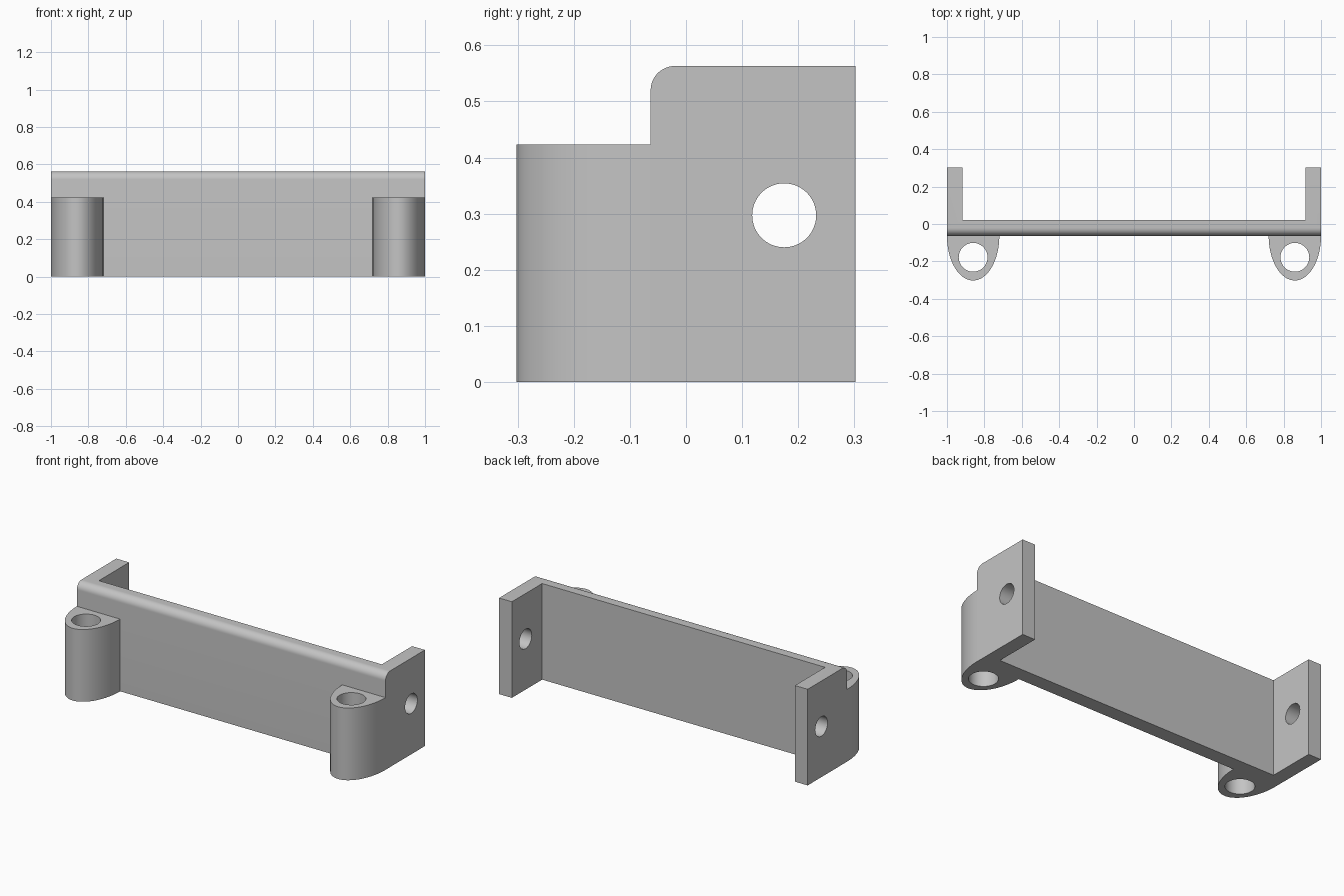
import bpy
import bmesh
from math import sin, cos, pi, radians
from mathutils import Vector

WIDTH = 1.0          # half width
FRONT, WALL, BACK = -0.063, 0.022, 0.302
HEIGHT, LUG_HEIGHT = 0.563, 0.423
ARM_INSIDE = 0.917
LUG_X, LUG_RX, LUG_RY = 0.86, 0.14, 0.239

cube = bpy.data.objects.get("Cube")
if cube:
    bpy.data.objects.remove(cube, do_unlink=True)

grey = bpy.data.materials.new("light grey")
grey.use_nodes = True
grey.diffuse_color = (0.55, 0.55, 0.55, 1)
grey.node_tree.nodes["Principled BSDF"].inputs["Base Color"].default_value = grey.diffuse_color


def arc(cx, cy, rx, ry, start, end, steps):
    angles = [start + (end - start) * i / steps for i in range(steps + 1)]
    return [(cx + rx * cos(a), cy + ry * sin(a)) for a in angles]


def circle(cx, cy, r):
    return arc(cx, cy, r, r, 0, 2 * pi, 64)[:-1]


def prism(name, points, axis, low, high):
    """Extrude a flat outline along x (outline in y, z) or z (outline in x, y)."""
    bm = bmesh.new()
    place = (lambda a, b: (low, a, b)) if axis == "x" else (lambda a, b: (a, b, low))
    face = bm.faces.new([bm.verts.new(place(a, b)) for a, b in points])
    ext = bmesh.ops.extrude_face_region(bm, geom=[face])
    shift = Vector((high - low, 0, 0)) if axis == "x" else Vector((0, 0, high - low))
    bmesh.ops.translate(bm, vec=shift, verts=[v for v in ext["geom"] if isinstance(v, bmesh.types.BMVert)])
    bmesh.ops.recalc_face_normals(bm, faces=bm.faces)
    mesh = bpy.data.meshes.new(name)
    bm.to_mesh(mesh)
    bm.free()
    mesh.materials.append(grey)
    obj = bpy.data.objects.new(name, mesh)
    bpy.context.collection.objects.link(obj)
    return obj


def activate(obj):
    bpy.ops.object.select_all(action="DESELECT")
    obj.select_set(True)
    bpy.context.view_layer.objects.active = obj


def cut(obj, cutter):
    mod = obj.modifiers.new("cut", "BOOLEAN")
    mod.operation, mod.solver, mod.object = "DIFFERENCE", "EXACT", cutter
    activate(obj)
    bpy.ops.object.modifier_apply(modifier=mod.name)
    bpy.data.objects.remove(cutter, do_unlink=True)


def smooth(obj):
    activate(obj)
    bpy.ops.object.shade_smooth_by_angle(angle=radians(30))


# Frame: rounded side profile, hollowed at the back into a wall and two arms
r = 0.043
profile = [(FRONT, 0), (BACK, 0), (BACK, HEIGHT)]
profile += arc(FRONT + r, HEIGHT - r, r, r, pi / 2, pi, 12)
frame = prism("u_frame", profile, "x", -WIDTH, WIDTH)
recess = [(WALL, -0.1), (0.5, -0.1), (0.5, 0.8), (WALL, 0.8)]
cut(frame, prism("recess_cutter", recess, "x", -ARM_INSIDE, ARM_INSIDE))

# Cross hole through both arms
cut(frame, prism("arm_hole_cutter", circle(0.175, 0.297, 0.057), "x", -1.2, 1.2))
smooth(frame)

# Half-elliptical screw lugs on the front, bored vertically
for side, label in ((1, "left"), (-1, "right")):
    x = side * LUG_X
    outline = arc(x, FRONT, LUG_RX, LUG_RY, pi, 2 * pi, 48)
    lug = prism(label + "_screw_lug", outline, "z", 0, LUG_HEIGHT)
    cut(lug, prism("bore_cutter", circle(x, -0.178, 0.077), "z", -0.1, 0.6))
    # Open the hidden face that rests on the wall
    bm = bmesh.new()
    bm.from_mesh(lug.data)
    hidden = [f for f in bm.faces if all(abs(v.co.y - FRONT) < 1e-4 for v in f.verts)]
    bmesh.ops.delete(bm, geom=hidden, context="FACES")
    bm.to_mesh(lug.data)
    bm.free()
    smooth(lug)
